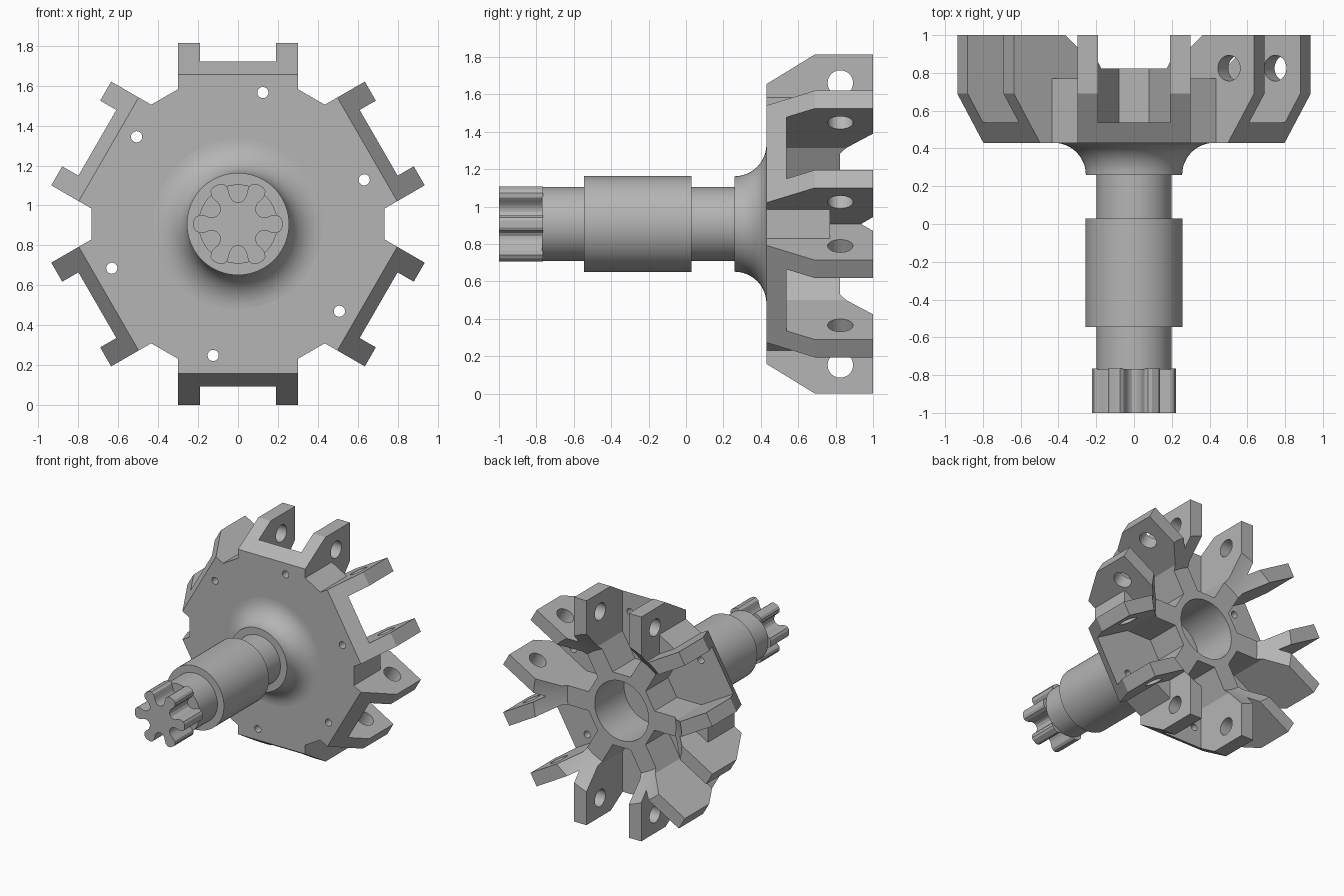
import bpy, bmesh, math
from mathutils import Matrix, Vector

cube = bpy.data.objects.get("Cube")
if cube:
    bpy.data.objects.remove(cube)

CZ = 0.907                                   # height of the shaft axis
SECTORS = [math.radians(30 + 60 * k) for k in range(6)]

steel = bpy.data.materials.new("grey_steel")
steel.use_nodes = True
grey = (0.46, 0.46, 0.46, 1)
steel.diffuse_color = grey
steel.node_tree.nodes["Principled BSDF"].inputs["Base Color"].default_value = grey


def place(a, o, y, angle):
    """Point a along a radial axis and o across it, at depth y."""
    c, s = math.cos(angle), math.sin(angle)
    return Vector((a * c - o * s, y, CZ + a * s + o * c))


def finish(name, bm):
    bmesh.ops.recalc_face_normals(bm, faces=bm.faces)
    mesh = bpy.data.meshes.new(name)
    bm.to_mesh(mesh)
    bm.free()
    obj = bpy.data.objects.new(name, mesh)
    bpy.context.collection.objects.link(obj)
    mesh.materials.append(steel)
    return obj


def extrude(name, points, offset):
    bm = bmesh.new()
    face = bm.faces.new([bm.verts.new(p) for p in points])
    new = bmesh.ops.extrude_face_region(bm, geom=[face])["geom"]
    bmesh.ops.translate(bm, vec=offset, verts=[v for v in new if isinstance(v, bmesh.types.BMVert)])
    return finish(name, bm)


def prism(name, outline, y0, y1, angle=0):
    return extrude(name, [place(a, o, y0, angle) for a, o in outline], Vector((0, y1 - y0, 0)))


def rod(name, start, end, r1, r2, segments=32):
    axis = end - start
    bm = bmesh.new()
    bmesh.ops.create_cone(bm, cap_ends=True, segments=segments, radius1=r1, radius2=r2, depth=axis.length)
    turn = Vector((0, 0, 1)).rotation_difference(axis).to_matrix().to_4x4()
    bm.transform(Matrix.Translation((start + end) / 2) @ turn)
    return finish(name, bm)


def combine(target, tools, operation):
    for tool in tools:
        tool.hide_render = True
        mod = target.modifiers.new("combine", 'BOOLEAN')
        mod.operation, mod.solver, mod.object = operation, 'EXACT', tool
    graph = bpy.context.evaluated_depsgraph_get()
    mesh = bpy.data.meshes.new_from_object(target.evaluated_get(graph))
    target.modifiers.clear()
    target.data = mesh
    for tool in tools:
        bpy.data.objects.remove(tool)


def smooth(obj):
    bpy.ops.object.select_all(action='DESELECT')
    obj.select_set(True)
    bpy.context.view_layer.objects.active = obj
    bpy.ops.object.shade_smooth_by_angle(angle=math.radians(28))


# Hub head: a web body crossed by three bars that end in the lugs
ring = []
for k in range(6):
    for o in (-0.1, 0.1):
        p = place(0.735, o, 0, math.radians(60 * k))
        ring.append((p.x, p.z - CZ))
head = prism("hub_head", ring, 0.43, 0.77)
side = [(0.748, 0.43), (0.907, 0.69), (0.907, 1.0)]
profile = side + [(-a, y) for a, y in reversed(side)]
bars = []
for angle in SECTORS[:3]:
    across = place(0, 0.6, 0, angle) - place(0, 0, 0, angle)
    bars.append(extrude("bar", [place(a, -0.30, y, angle) for a, y in profile], across))
combine(head, bars, 'UNION')

# Cutters: conical recess, bore, pockets between lugs, lug holes, pin holes
cutters = [
    rod("recess", place(0, 0, 0.823, 0), place(0, 0, 1.023, 0), 0.486, 0.688, 96),
    rod("bore", place(0, 0, 0.45, 0), place(0, 0, 0.9, 0), 0.24, 0.24, 64),
]
half = [(0.294, 0.08), (0.484, 0.19), (1.1, 0.19)]
pocket = half + [(a, -o) for a, o in reversed(half)]
for angle in SECTORS:
    cutters.append(prism("pocket", pocket, 0.537, 1.1, angle))
    cutters.append(rod("lug_hole", place(0.754, -0.35, 0.825, angle),
                       place(0.754, 0.35, 0.825, angle), 0.068, 0.068))
    pin = angle - math.radians(10.7)
    cutters.append(rod("pin_hole", place(0.67, 0, 0.3, pin), place(0.67, 0, 0.7, pin), 0.028, 0.028, 24))
combine(head, cutters, 'DIFFERENCE')
smooth(head)

# Shaft: lathed profile with a collar and a flared root
outline = [(0, -0.77), (0.198, -0.77), (0.198, -0.545), (0.256, -0.545), (0.256, 0.03),
           (0.198, 0.03), (0.198, 0.26)]
for i in range(13):
    t = math.radians(90 * i / 12)
    outline.append((0.425 - 0.17 * math.cos(t), 0.26 + 0.17 * math.sin(t)))
bm = bmesh.new()
verts = [bm.verts.new((r, y, CZ)) for r, y in outline]
edges = [bm.edges.new(pair) for pair in zip(verts, verts[1:])]
bmesh.ops.spin(bm, geom=verts + edges, cent=(0, 0, CZ), axis=(0, 1, 0),
               angle=math.tau, steps=72, use_duplicate=False)
bmesh.ops.remove_doubles(bm, verts=bm.verts, dist=0.0005)
shaft = finish("shaft", bm)
smooth(shaft)

# Splined drive end with six rounded teeth
tooth = [(0.1, -0.045), (0.115, -0.036), (0.14, -0.033), (0.165, -0.042), (0.19, -0.046),
         (0.212, -0.036), (0.222, -0.018)]
tooth += [(a, -o) for a, o in reversed(tooth)]
star = []
for k in range(6):
    for a, o in tooth:
        p = place(a, o, 0, math.radians(60 * k))
        star.append((p.x, p.z - CZ))
spline = prism("splined_end", star, -1.0, -0.765)
smooth(spline)
